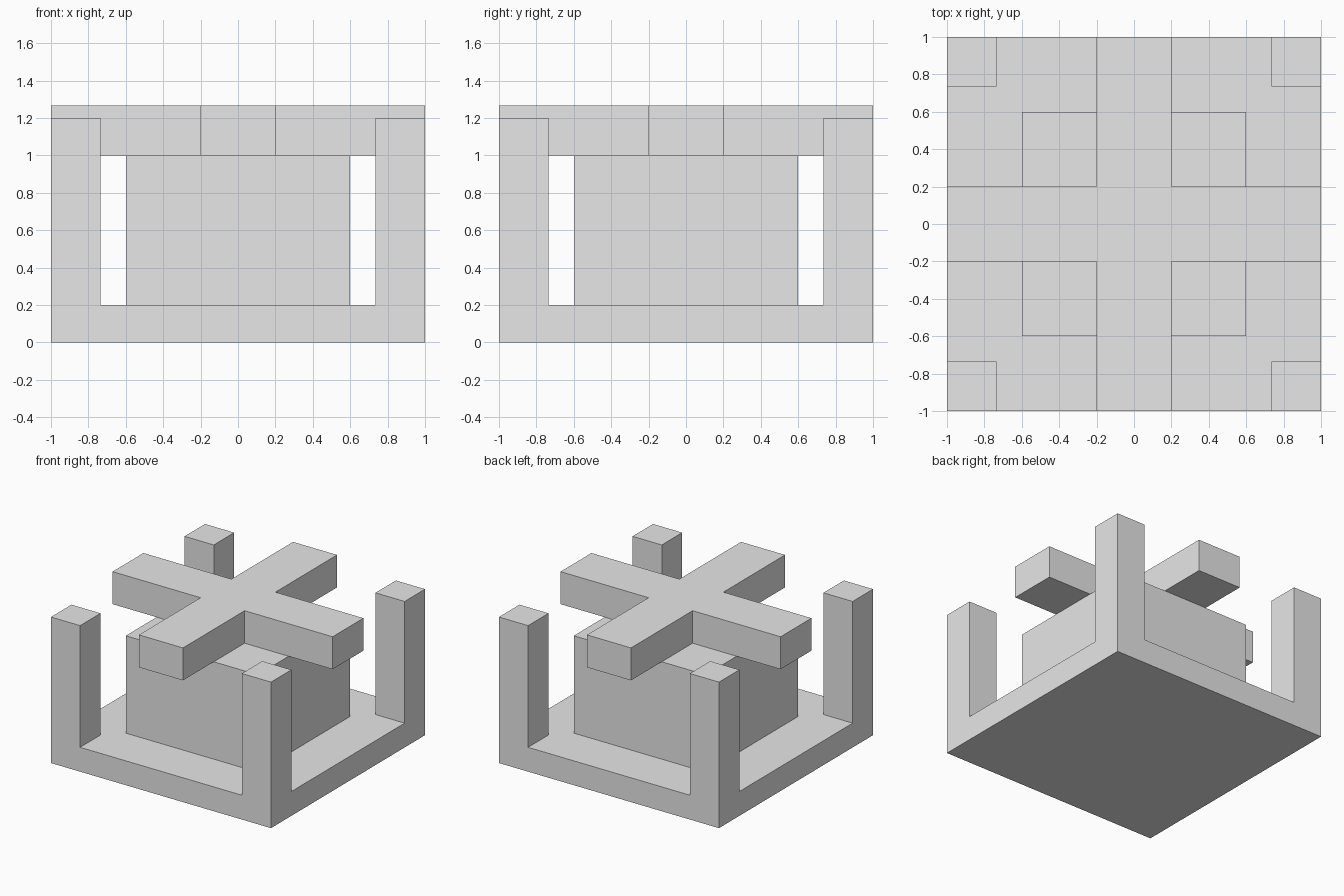
import bpy
import bmesh

if "Cube" in bpy.data.objects:
    bpy.data.objects.remove(bpy.data.objects["Cube"], do_unlink=True)

grey = bpy.data.materials.new("plain grey")
grey.diffuse_color = (0.8, 0.8, 0.8, 1)
grey.use_nodes = True
grey.node_tree.nodes["Principled BSDF"].inputs["Base Color"].default_value = (0.8, 0.8, 0.8, 1)


def plan_grid(bm, lines, z, cells):
    """Flat faces for the chosen (column, row) cells between the given lines."""
    verts = {}

    def corner(i, j):
        if (i, j) not in verts:
            verts[i, j] = bm.verts.new((lines[i], lines[j], z))
        return verts[i, j]

    return {(i, j): bm.faces.new([corner(i, j), corner(i + 1, j),
                                  corner(i + 1, j + 1), corner(i, j + 1)])
            for i, j in cells}


def raise_faces(bm, faces, height):
    """Extrude faces straight up and return the new top faces."""
    geom = bmesh.ops.extrude_face_region(bm, geom=faces)["geom"]
    moved = [g for g in geom if isinstance(g, bmesh.types.BMVert)]
    bmesh.ops.translate(bm, verts=moved, vec=(0, 0, height))
    return [g for g in geom if isinstance(g, bmesh.types.BMFace)]


def finish(bm, name):
    """Merge coplanar faces and turn the mesh into an object."""
    bmesh.ops.recalc_face_normals(bm, faces=bm.faces)
    bmesh.ops.dissolve_limit(bm, angle_limit=0.01, verts=bm.verts, edges=bm.edges)
    mesh = bpy.data.meshes.new(name)
    bm.to_mesh(mesh)
    bm.free()
    mesh.materials.append(grey)
    obj = bpy.data.objects.new(name, mesh)
    bpy.context.collection.objects.link(obj)
    return obj


ALL = [(i, j) for i in range(3) for j in range(3)]
CROSS = [(i, j) for i, j in ALL if i == 1 or j == 1]

# Base slab with a square post rising from each corner
POST_INNER = 0.735
bm = bmesh.new()
slab = plan_grid(bm, (-1, -POST_INNER, POST_INNER, 1), 0, ALL)
tops = raise_faces(bm, list(slab.values()), 0.2)
corners = []
for face in tops:
    c = face.calc_center_median()
    if c.z > 0.19 and abs(c.x) > POST_INNER and abs(c.y) > POST_INNER:
        corners.append(face)
raise_faces(bm, corners, 1.0)
finish(bm, "base_with_corner_posts")

# Central block standing on the slab
bm = bmesh.new()
block = plan_grid(bm, (-0.6, 0.6), 0.2, [(0, 0)])
raise_faces(bm, list(block.values()), 0.8)
finish(bm, "central_block")

# Cross-shaped beam lying on the block
bm = bmesh.new()
cross = plan_grid(bm, (-1, -0.2, 0.2, 1), 1.0, CROSS)
raise_faces(bm, list(cross.values()), 0.267)
finish(bm, "top_cross")
